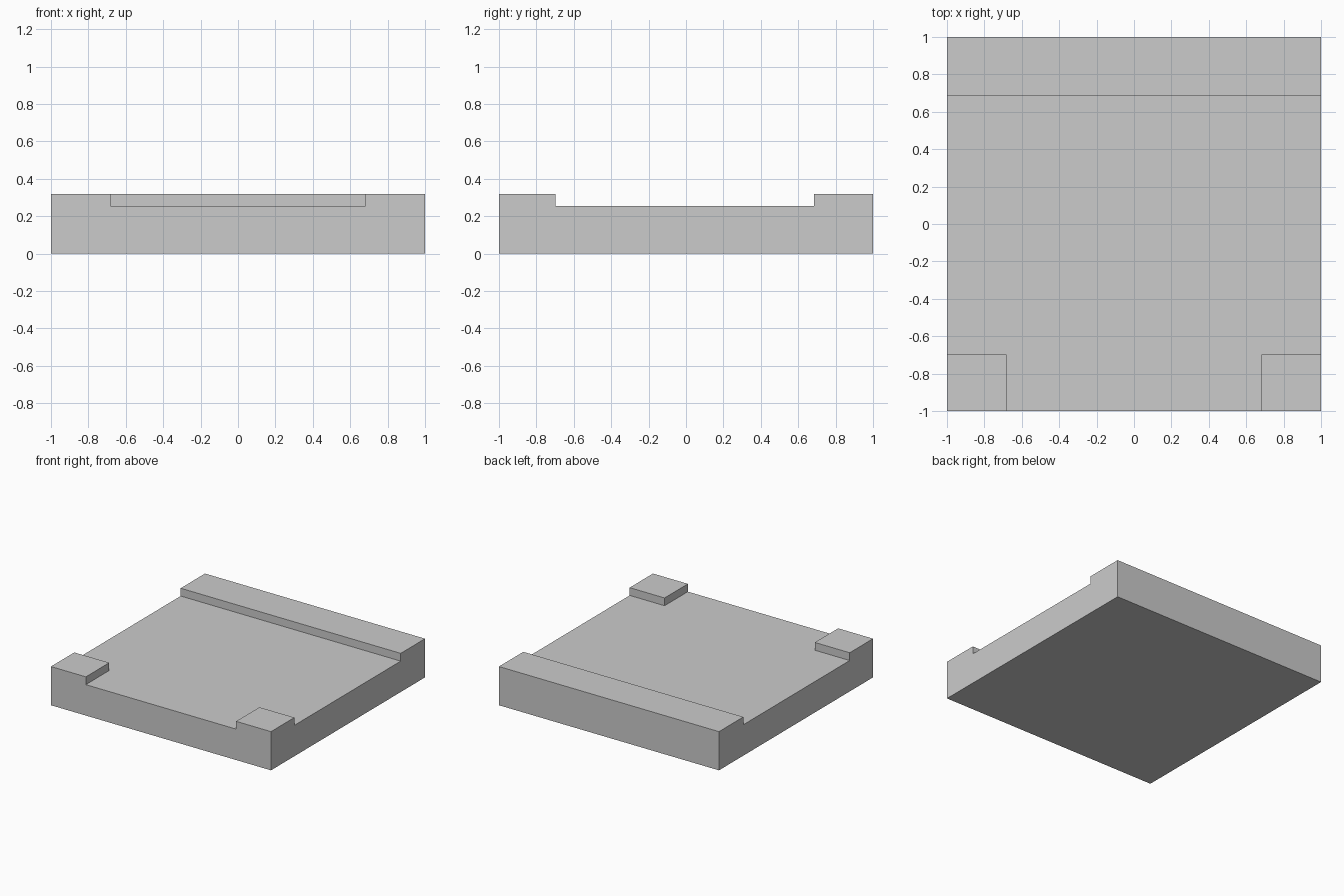
import bpy, bmesh

if "Cube" in bpy.data.objects:
    bpy.data.objects.remove(bpy.data.objects["Cube"])

TOP, FLOOR = 0.318, 0.254      # full height and recessed floor height
PAD_X, PAD_Y = 0.683, -0.697   # inner edges of the front corner pads
RIDGE_Y = 0.684                # front edge of the back ridge


def prism(name, outline, z0, z1):
    """Extrude an xy outline from z0 to z1."""
    bm = bmesh.new()
    face = bm.faces.new([bm.verts.new((x, y, z0)) for x, y in outline])
    top = bmesh.ops.extrude_face_region(bm, geom=[face])
    verts = [g for g in top["geom"] if isinstance(g, bmesh.types.BMVert)]
    bmesh.ops.translate(bm, verts=verts, vec=(0, 0, z1 - z0))
    bmesh.ops.recalc_face_normals(bm, faces=bm.faces)
    mesh = bpy.data.meshes.new(name)
    bm.to_mesh(mesh)
    bm.free()
    obj = bpy.data.objects.new(name, mesh)
    bpy.context.collection.objects.link(obj)
    return obj


# Square base block at full height
base = prism("base_block", [(-1, -1), (1, -1), (1, 1), (-1, 1)], 0, TOP)

# T-shaped recess: leaves the back ridge and two front corner pads
half = [(PAD_X, -1.2), (PAD_X, PAD_Y), (1.2, PAD_Y), (1.2, RIDGE_Y)]
outline = half + [(-x, y) for x, y in reversed(half)]
cutter = prism("recess_cutter", outline, FLOOR, TOP + 0.2)
cutter.hide_render = True
cutter.display_type = 'WIRE'

cut = base.modifiers.new("recess", 'BOOLEAN')
cut.operation = 'DIFFERENCE'
cut.solver = 'EXACT'
cut.object = cutter
